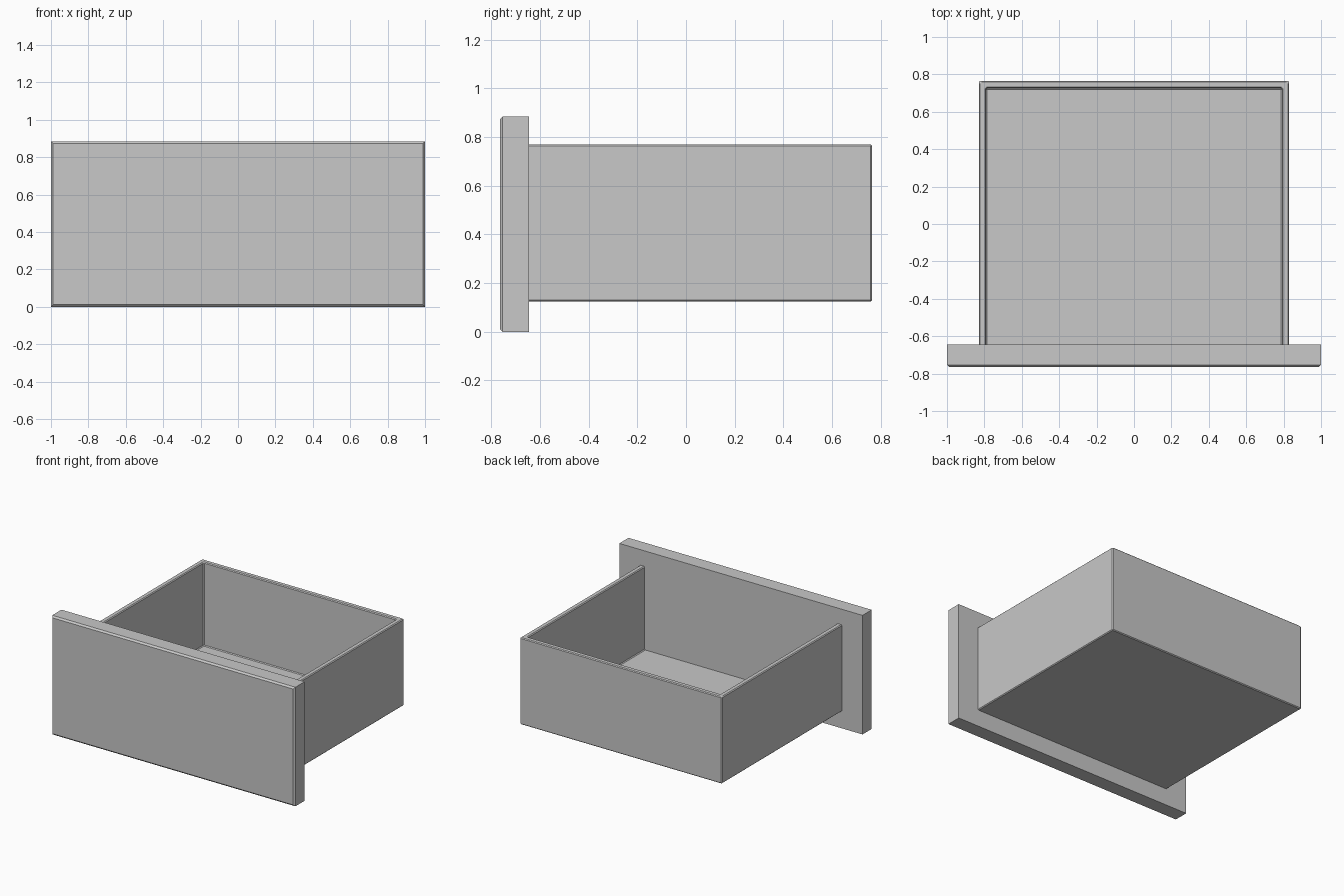
import bpy, bmesh
from mathutils import Vector

old = bpy.data.objects.get("Cube")
if old:
    bpy.data.objects.remove(old, do_unlink=True)

# Single flat colour
grey = bpy.data.materials.new("light grey")
grey.use_nodes = True
colour = (0.58, 0.58, 0.58, 1)
grey.diffuse_color = colour
grey.node_tree.nodes["Principled BSDF"].inputs["Base Color"].default_value = colour


def block(low, high):
    """Box mesh spanning two opposite corners."""
    bm = bmesh.new()
    low, high = Vector(low), Vector(high)
    bmesh.ops.create_cube(bm, size=1)
    for v in bm.verts:
        v.co = (low + high) / 2 + v.co * (high - low)
    bm.normal_update()
    return bm


def facing(bm, direction):
    return max(bm.faces, key=lambda f: f.normal.dot(Vector(direction)))


def chamfer(bm, edges, width):
    bmesh.ops.bevel(bm, geom=list(edges), offset=width, segments=1,
                    profile=0.5, affect='EDGES')


def finish(bm, name):
    bmesh.ops.recalc_face_normals(bm, faces=bm.faces)
    mesh = bpy.data.meshes.new(name)
    bm.to_mesh(mesh)
    bm.free()
    mesh.materials.append(grey)
    obj = bpy.data.objects.new(name, mesh)
    bpy.context.collection.objects.link(obj)


# Front panel, chamfered around its front face
bm = block((-1, -0.765, 0), (1, -0.645, 0.885))
chamfer(bm, facing(bm, (0, -1, 0)).edges, 0.012)
finish(bm, "front_panel")

# Drawer box: hollowed from the top, its front end buried in the panel
wall, floor_top = 0.055, 0.15
bm = block((-0.83, -0.72, 0.125), (0.83, 0.765, 0.77))
top = facing(bm, (0, 0, 1))
bmesh.ops.inset_individual(bm, faces=[top], thickness=wall)
hollow = bmesh.ops.extrude_discrete_faces(bm, faces=[top])["faces"][0]
for v in hollow.verts:
    v.co.z = floor_top
chamfer(bm, bm.edges, 0.006)
finish(bm, "drawer_box")
